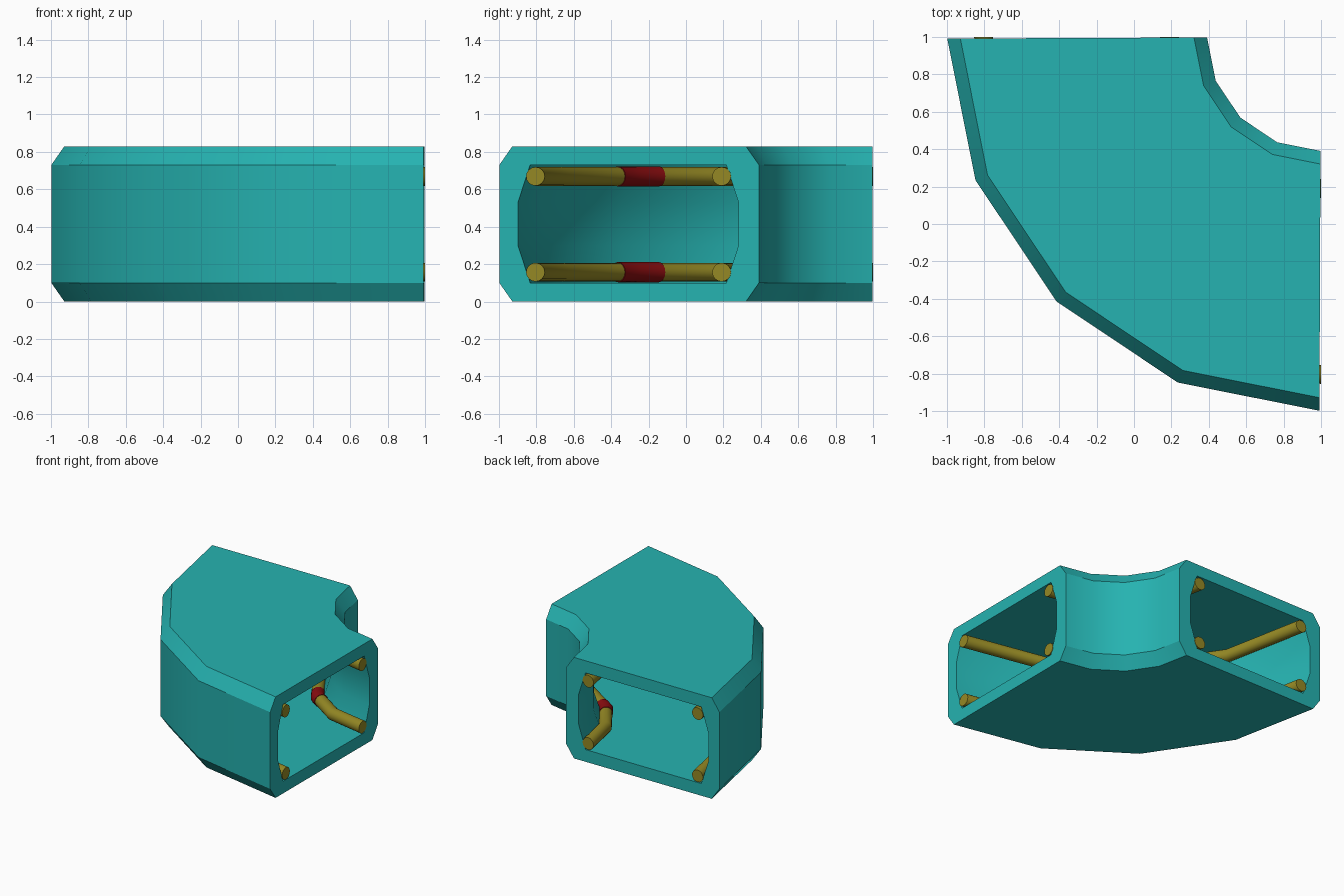
import bpy, bmesh, math

cube = bpy.data.objects.get("Cube")
if cube:
    bpy.data.objects.remove(cube, do_unlink=True)

STEP = 22.5      # degrees per straight piece of the bend
HEIGHT = 0.83


def material(name, rgb):
    m = bpy.data.materials.new(name)
    m.use_nodes = True
    col = (*rgb, 1)
    m.diffuse_color = col
    m.node_tree.nodes["Principled BSDF"].inputs["Base Color"].default_value = col
    return m


teal = material("teal", (0.019, 0.45, 0.44))
ochre = material("ochre", (0.30, 0.25, 0.018))
red = material("dark_red", (0.25, 0.004, 0.005))


def bend_point(r, z, deg):
    """Point on the faceted quarter bend about the corner (1, 1)."""
    half = STEP / 2
    k = math.cos(math.radians(half)) / math.cos(math.radians(deg % STEP - half))
    a = math.radians(deg)
    return (1 - r * k * math.cos(a), 1 - r * k * math.sin(a), z)


def sweep(bm, profile, angles):
    """Sweep a closed (radius, z) profile round the bend; return its rings."""
    rings = [[bm.verts.new(bend_point(r, z, a)) for r, z in profile] for a in angles]
    for one, two in zip(rings, rings[1:]):
        bridge(bm, one, two)
    return rings


def bridge(bm, one, two):
    n = len(one)
    for i in range(n):
        j = (i + 1) % n
        bm.faces.new((one[i], one[j], two[j], two[i]))


def finish(bm, name, mat):
    bmesh.ops.recalc_face_normals(bm, faces=bm.faces)
    mesh = bpy.data.meshes.new(name)
    bm.to_mesh(mesh)
    bm.free()
    mesh.materials.append(mat)
    ob = bpy.data.objects.new(name, mesh)
    bpy.context.collection.objects.link(ob)
    bpy.ops.object.select_all(action='DESELECT')
    ob.select_set(True)
    bpy.context.view_layer.objects.active = ob
    bpy.ops.object.shade_smooth_by_angle(angle=math.radians(30))


def octagon(r_in, r_out, z_low, z_high, cut_r, cut_z):
    """Rectangle with chamfered corners."""
    return [(r_in + cut_r, z_low), (r_out - cut_r, z_low),
            (r_out, z_low + cut_z), (r_out, z_high - cut_z),
            (r_out - cut_r, z_high), (r_in + cut_r, z_high),
            (r_in, z_high - cut_z), (r_in, z_low + cut_z)]


# Hollow corridor shell with rims at both open ends
bm = bmesh.new()
angles = [0.25, STEP, 2 * STEP, 3 * STEP, 89.75]
outside = sweep(bm, octagon(0.61, 2.0, 0, HEIGHT, 0.07, 0.1), angles)
inside = sweep(bm, octagon(0.72, 1.9, 0.1, 0.73, 0.065, 0.2), angles)
for end in (0, -1):
    bridge(bm, outside[end], inside[end])
finish(bm, "corridor_shell", teal)


def tube(name, r, z, radius, angles, mat):
    bm = bmesh.new()
    turns = [math.tau * i / 16 for i in range(16)]
    circle = [(r + radius * math.cos(t), z + radius * math.sin(t)) for t in turns]
    rings = sweep(bm, circle, angles)
    for end in (0, -1):
        bm.faces.new(rings[end])
    finish(bm, name, mat)


# Four corner pipes, each with a coloured collar at mid bend
for side, r in (("inner", 0.81), ("outer", 1.805)):
    for level, z in (("lower", 0.157), ("upper", 0.669)):
        tube(f"{side}_{level}_pipe", r, z, 0.05, [i * STEP for i in range(5)], ochre)
        tube(f"{side}_{level}_collar", r, z, 0.054, [40, 45, 50], red)
